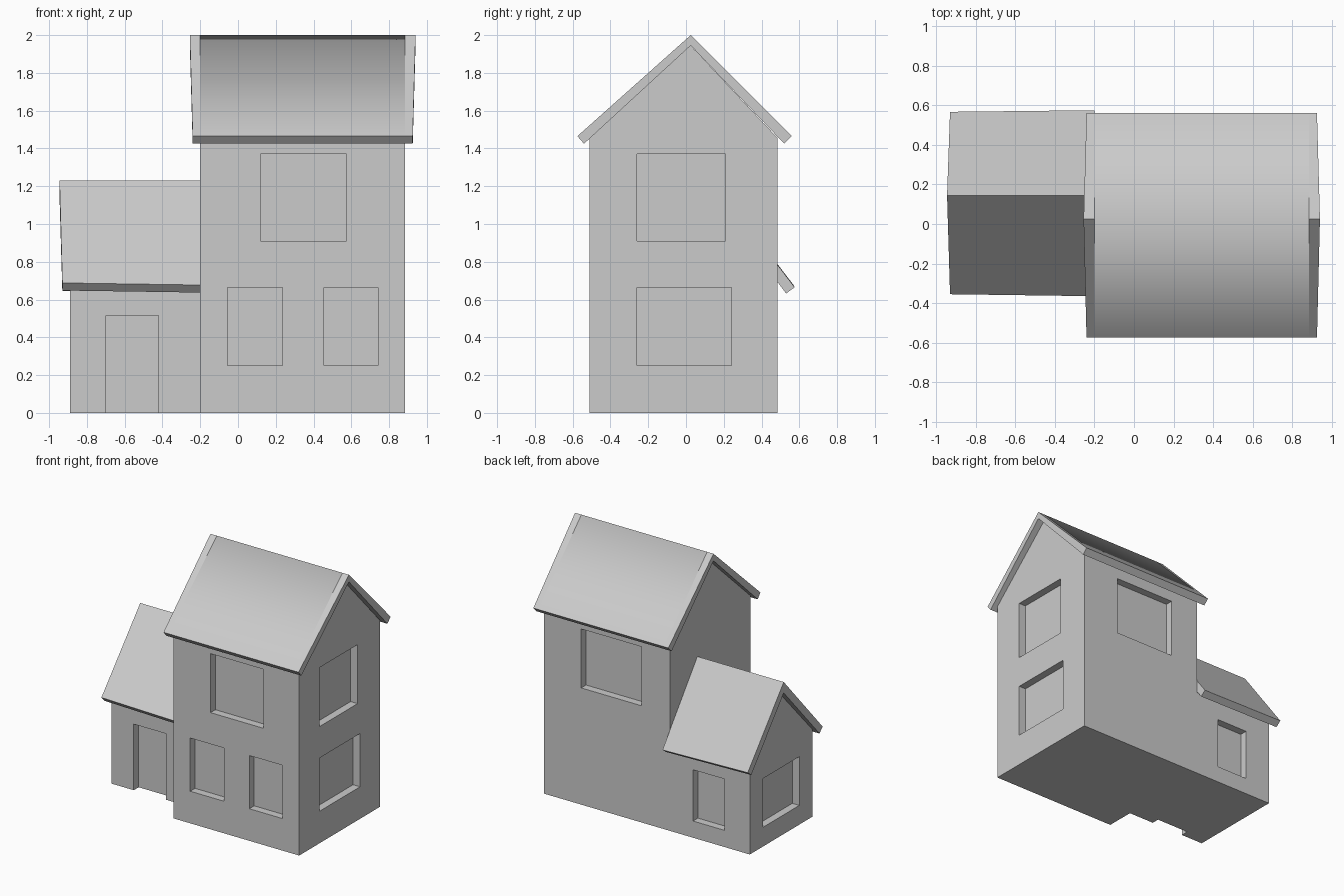
import bpy
import bmesh

cube = bpy.data.objects.get("Cube")
if cube:
    bpy.data.objects.remove(cube, do_unlink=True)

# Single plaster-grey colour
grey = bpy.data.materials.new("plain grey")
grey.use_nodes = True
GREY = (0.6, 0.6, 0.6, 1)
grey.diffuse_color = GREY
grey.node_tree.nodes["Principled BSDF"].inputs["Base Color"].default_value = GREY


def finish(name, bm):
    bmesh.ops.recalc_face_normals(bm, faces=bm.faces)
    mesh = bpy.data.meshes.new(name)
    bm.to_mesh(mesh)
    bm.free()
    mesh.materials.append(grey)
    obj = bpy.data.objects.new(name, mesh)
    bpy.context.collection.objects.link(obj)
    return obj


def loft(name, sections, smooth=()):
    """Skin matching rings along x; smooth lists (span, side) pairs to shade smooth."""
    bm = bmesh.new()
    rings = [[bm.verts.new(p) for p in ring] for ring in sections]
    n = len(rings[0])
    for s, (a, b) in enumerate(zip(rings, rings[1:])):
        for i in range(n):
            j = (i + 1) % n
            face = bm.faces.new((a[i], a[j], b[j], b[i]))
            face.smooth = (s, i) in smooth
    for ring in (rings[0], rings[-1]):
        bm.faces.new(ring)
    return finish(name, bm)


def house_block(name, x0, x1, front, back, eave, ridge):
    profile = [(front, 0), (back, 0), (back, eave), ridge, (front, eave)]
    return loft(name, [[(x, y, z) for y, z in profile] for x in (x0, x1)])


def combine(target, tool, operation):
    mod = target.modifiers.new(operation.lower(), 'BOOLEAN')
    mod.operation = operation
    mod.solver = 'EXACT'
    mod.object = tool
    bpy.context.view_layer.objects.active = target
    bpy.ops.object.modifier_apply(modifier=mod.name)
    bpy.data.objects.remove(tool, do_unlink=True)


# Walls: tall block joined with the low side wing
FRONT, BACK, RIGHT, LEFT, WING_FRONT = -0.51, 0.485, -0.89, 0.885, -0.285
walls = house_block("walls", -0.2, LEFT, FRONT, BACK, 1.455, (0.025, 1.945))
wing = house_block("wing_walls", RIGHT, -0.1, WING_FRONT, BACK, 0.684, (0.145, 1.145))
combine(walls, wing, 'UNION')

# Window and door recesses: wall axis, wall position, span along wall, height span
DEPTH = 0.06
openings = [
    ('y', FRONT, (0.12, 0.575), (0.91, 1.37)),
    ('y', FRONT, (-0.055, 0.235), (0.25, 0.665)),
    ('y', FRONT, (0.455, 0.74), (0.25, 0.665)),
    ('y', WING_FRONT, (-0.7, -0.42), (-0.1, 0.515)),
    ('y', BACK, (0.045, 0.565), (0.91, 1.37)),
    ('y', BACK, (-0.67, -0.4), (0.13, 0.53)),
    ('x', LEFT, (-0.26, 0.21), (0.91, 1.37)),
    ('x', LEFT, (-0.26, 0.24), (0.25, 0.665)),
    ('x', RIGHT, (-0.125, 0.325), (0.15, 0.53)),
]
bm = bmesh.new()
for axis, wall, (a0, a1), (z0, z1) in openings:
    along, size = (a0 + a1) / 2, a1 - a0
    centre = (along, wall) if axis == 'y' else (wall, along)
    scale = (size, 2 * DEPTH) if axis == 'y' else (2 * DEPTH, size)
    for v in bmesh.ops.create_cube(bm, size=1)["verts"]:
        v.co.x = centre[0] + v.co.x * scale[0]
        v.co.y = centre[1] + v.co.y * scale[1]
        v.co.z = (z0 + z1) / 2 + v.co.z * (z1 - z0)
cutter = finish("opening_cutter", bm)
cutter.hide_render = True
combine(walls, cutter, 'DIFFERENCE')


def roof_ring(profile, ridge_x, eave_x):
    """Ring of a gable roof slab; the ridge points overhang further than the eaves."""
    return [(ridge_x if i in (1, 4) else eave_x, y, z)
            for i, (y, z) in enumerate(profile)]


# Main roof: flat verge strips, slopes blended softly over the ridge
profile = [(-0.575, 1.465), (0.025, 2.0), (0.56, 1.465),
           (0.52, 1.425), (0.025, 1.945), (-0.54, 1.425)]
loft("main_roof",
     [roof_ring(profile, *xs) for xs in
      ((-0.255, -0.24), (-0.2, -0.2), (LEFT, LEFT), (0.94, 0.925))],
     smooth=((1, 0), (1, 1)))

# Wing roof, ending against the tall block and dipping slightly there
outer = [(-0.355, 0.688), (0.145, 1.23), (0.567, 0.68),
         (0.523, 0.645), (0.145, 1.145), (-0.317, 0.648)]
inner = [(-0.365, 0.677), (0.145, 1.23), (0.575, 0.665),
         (0.53, 0.632), (0.145, 1.145), (-0.327, 0.637)]
loft("wing_roof", [roof_ring(outer, -0.945, -0.93), roof_ring(inner, -0.2, -0.2)])
